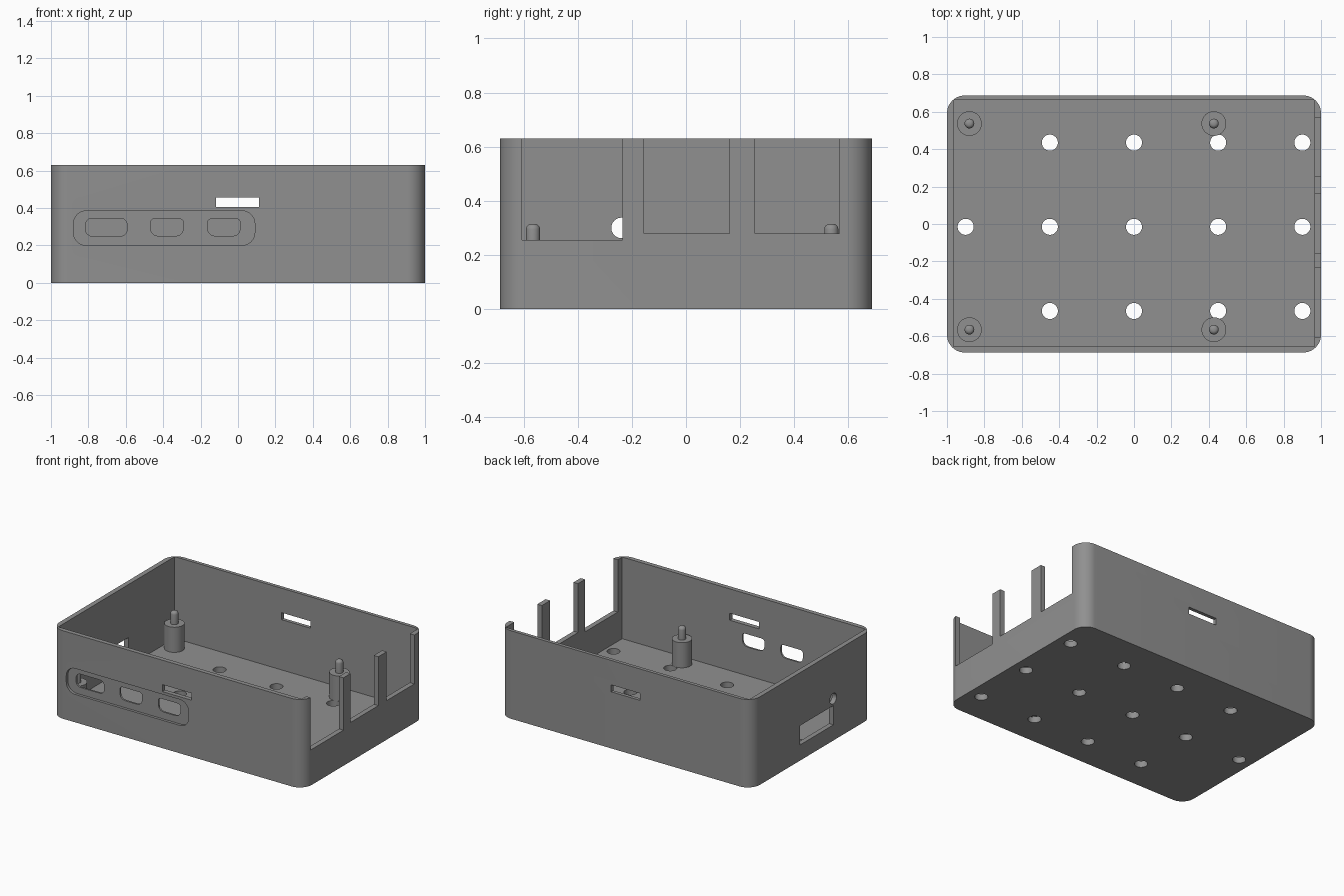
import bpy, bmesh, math
from mathutils import Vector

if "Cube" in bpy.data.objects:
    bpy.data.objects.remove(bpy.data.objects["Cube"])

grey = bpy.data.materials.new("plain grey")
grey.diffuse_color = (0.28, 0.28, 0.28, 1)
grey.use_nodes = True
grey.node_tree.nodes["Principled BSDF"].inputs["Base Color"].default_value = grey.diffuse_color


def outline(u0, u1, v0, v1, radii, steps):
    """Rounded rectangle; radii run from lower left anticlockwise."""
    pts = []
    corners = [(u0, v0, 1, 1), (u1, v0, -1, 1), (u1, v1, -1, -1), (u0, v1, 1, -1)]
    for i, ((u, v, su, sv), r) in enumerate(zip(corners, radii)):
        if r == 0:
            pts.append((u, v))
            continue
        for k in range(steps + 1):
            a = math.pi * (1 + i / 2) + math.pi / 2 * k / steps
            pts.append((u + su * r + r * math.cos(a), v + sv * r + r * math.sin(a)))
    return pts


def prism(name, pts, axis, lo, hi):
    """Extrude a 2D outline along an axis."""
    place = {"x": lambda u, v, w: (w, u, v),
             "y": lambda u, v, w: (u, w, v),
             "z": lambda u, v, w: (u, v, w)}[axis]
    bm = bmesh.new()
    face = bm.faces.new([bm.verts.new(place(u, v, lo)) for u, v in pts])
    ext = bmesh.ops.extrude_face_region(bm, geom=[face])
    bmesh.ops.translate(bm, vec=Vector(place(0, 0, hi - lo)),
                        verts=[g for g in ext["geom"] if isinstance(g, bmesh.types.BMVert)])
    bmesh.ops.recalc_face_normals(bm, faces=bm.faces)
    me = bpy.data.meshes.new(name)
    bm.to_mesh(me)
    bm.free()
    me.materials.append(grey)
    ob = bpy.data.objects.new(name, me)
    bpy.context.collection.objects.link(ob)
    return ob


def rect(name, axis, u0, u1, v0, v1, lo, hi, radii=(0, 0, 0, 0), steps=6):
    return prism(name, outline(u0, u1, v0, v1, radii, steps), axis, lo, hi)


def disc(name, axis, u, v, r, lo, hi, n=32):
    pts = [(u + r * math.cos(2 * math.pi * k / n), v + r * math.sin(2 * math.pi * k / n))
           for k in range(n)]
    return prism(name, pts, axis, lo, hi)


def smooth(ob):
    bpy.ops.object.select_all(action="DESELECT")
    ob.select_set(True)
    bpy.context.view_layer.objects.active = ob
    bpy.ops.object.shade_smooth_by_angle(angle=math.radians(30))


# Tray body with rounded upright corners
body = rect("case_body", "z", -1, 1, -0.687, 0.687, 0, 0.63, (0.095,) * 4, 12)
cutters = [rect("cavity", "z", -0.965, 0.964, -0.655, 0.662, 0.045, 0.8)]

# Front port recess and three port openings
cutters.append(rect("port_recess", "y", -0.88, 0.09, 0.2, 0.385, -0.8, -0.668, (0.07,) * 4, 8))
cutters.append(rect("power_port", "y", -0.815, -0.593, 0.25, 0.345, -0.8, -0.6, (0.035,) * 4))
for x0, x1 in ((-0.468, -0.292), (-0.163, 0.012)):
    cutters.append(rect("video_port", "y", x0, x1, 0.25, 0.342, -0.8, -0.6,
                        (0.04, 0.04, 0.02, 0.02), 3))

# Matching slots in front and back walls
cutters.append(rect("wall_slot", "y", -0.118, 0.112, 0.405, 0.455, -0.9, 0.9))

# Open bays in the right wall
for y0, y1, z0 in ((-0.605, -0.235, 0.255), (-0.155, 0.16, 0.28), (0.255, 0.567, 0.28)):
    cutters.append(rect("bay", "x", y0, y1, z0, 0.8, 0.9, 1.1))

# Left wall card opening and round hole
cutters.append(rect("card_opening", "x", -0.24, 0.14, 0.112, 0.25, -1.1, -0.9))
cutters.append(disc("round_hole", "x", -0.238, 0.3, 0.038, -1.1, -0.9))

# Vent holes in the floor
for x in (-0.9, -0.45, 0, 0.45, 0.9):
    for y in (-0.465, -0.015, 0.435):
        if x > -0.8 or abs(y) < 0.1:
            cutters.append(disc("vent_hole", "z", x, y, 0.043, -0.1, 0.1))

for c in cutters:
    mod = body.modifiers.new(c.name, "BOOLEAN")
    mod.operation = "DIFFERENCE"
    mod.solver = "EXACT"
    mod.object = c
    bpy.context.view_layer.objects.active = body
    bpy.ops.object.modifier_apply(modifier=mod.name)
    bpy.data.objects.remove(c)
smooth(body)


# Board standoffs: wide collar, thin pin with a rounded tip
def standoff(x, y):
    profile = [(0.066, 0.04), (0.066, 0.225), (0.026, 0.225), (0.026, 0.295)]
    profile += [(0.006 + 0.02 * math.cos(a), 0.295 + 0.02 * math.sin(a))
                for a in (math.pi / 8 * k for k in range(1, 5))]
    n = 32
    bm = bmesh.new()
    rings = [[bm.verts.new((x + r * math.cos(2 * math.pi * k / n),
                            y + r * math.sin(2 * math.pi * k / n), z)) for k in range(n)]
             for r, z in profile]
    for a, b in zip(rings, rings[1:]):
        for k in range(n):
            j = (k + 1) % n
            bm.faces.new((a[k], a[j], b[j], b[k]))
    bm.faces.new(rings[-1])
    bm.faces.new(rings[0][::-1])
    me = bpy.data.meshes.new("standoff")
    bm.to_mesh(me)
    bm.free()
    me.materials.append(grey)
    ob = bpy.data.objects.new("standoff", me)
    bpy.context.collection.objects.link(ob)
    smooth(ob)


for px in (-0.88, 0.427):
    for py in (-0.565, 0.537):
        standoff(px, py)
